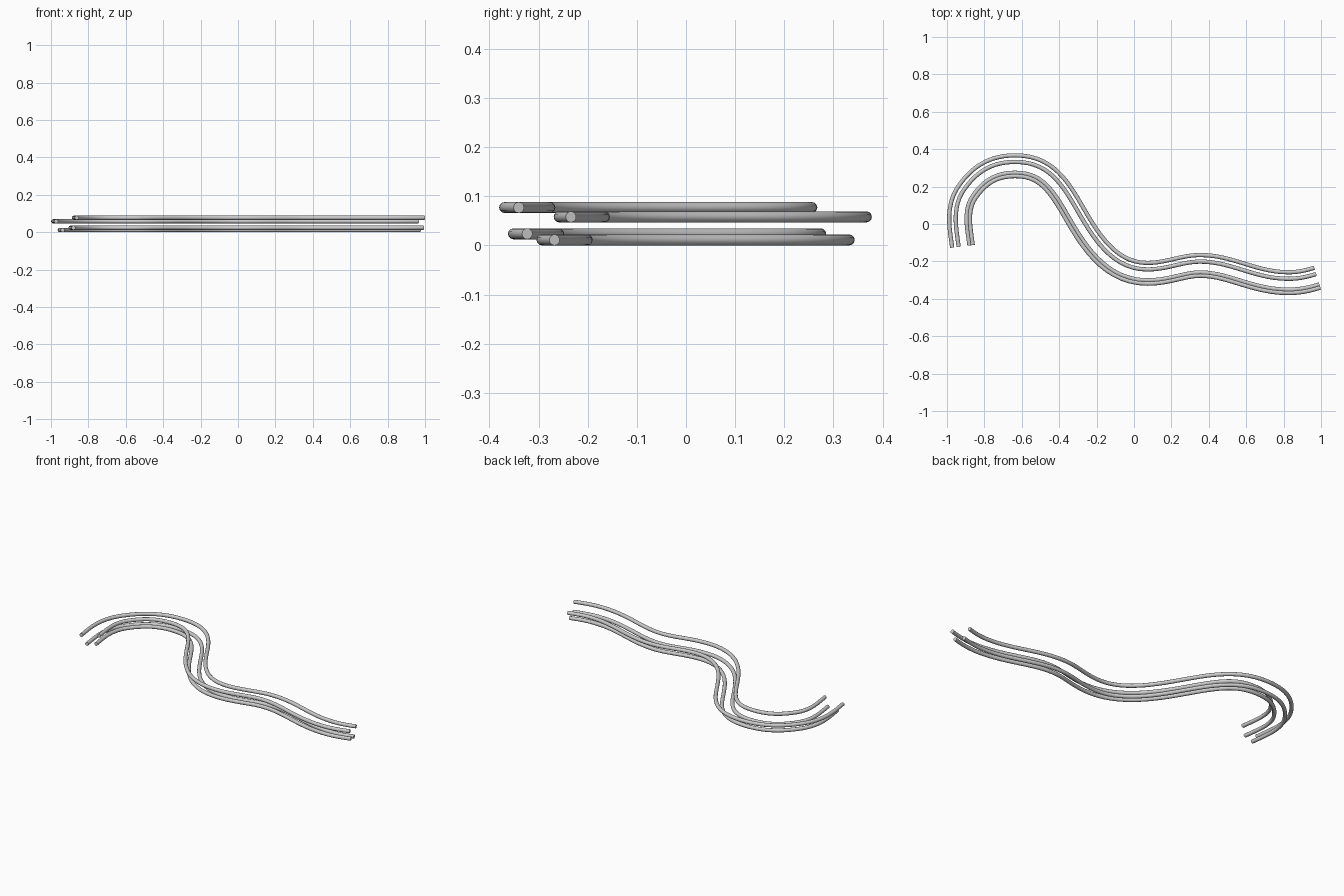
import bpy, math
from mathutils import Vector

if "Cube" in bpy.data.objects:
    bpy.data.objects.remove(bpy.data.objects["Cube"])

R = 0.0112  # cable radius

# outer cable route: x, y, heading in degrees, tangent strength
ROUTE = [(-0.972, -0.127, 97.5, 1.05), (-0.988, 0.03, 90, 1.05), (-0.938, 0.203, 55, 1.0),
         (-0.635, 0.367, 0, 1.3), (-0.270, 0.085, -60, 1.1), (0.07, -0.208, 0, 1.1),
         (0.355, -0.166, 0, 1.08), (0.825, -0.258, 0, 1.08), (0.964, -0.234, 17, 1.05)]
STEPS = 14


def sample_route():
    """Hermite samples: list of (position, side direction)."""
    out = []
    for i, (a, b) in enumerate(zip(ROUTE, ROUTE[1:])):
        p, q = Vector(a[:2]), Vector(b[:2])
        ta, tb = (Vector((math.cos(math.radians(k[2])), math.sin(math.radians(k[2]))))
                  * (q - p).length * k[3] for k in (a, b))
        last = i == len(ROUTE) - 2
        for s in range(STEPS + (1 if last else 0)):
            t = s / STEPS
            pos = ((2*t**3 - 3*t**2 + 1) * p + (t**3 - 2*t**2 + t) * ta
                   + (3*t**2 - 2*t**3) * q + (t**3 - t**2) * tb)
            d = ((6*t*t - 6*t) * p + (3*t*t - 4*t + 1) * ta
                 + (6*t - 6*t*t) * q + (3*t*t - 2*t) * tb).normalized()
            out.append((pos, Vector((d.y, -d.x))))
    return out


def cable(name, offset, z):
    cu = bpy.data.curves.new(name, 'CURVE')
    cu.dimensions = '3D'
    cu.bevel_depth = R
    cu.bevel_resolution = 4
    cu.use_fill_caps = True
    sp = cu.splines.new('POLY')
    pts = sample_route()
    sp.points.add(len(pts) - 1)
    for pt, (pos, side) in zip(sp.points, pts):
        c = pos + side * offset
        pt.co = (c.x, c.y, z, 1)
    ob = bpy.data.objects.new(name, cu)
    bpy.context.collection.objects.link(ob)
    bpy.ops.object.select_all(action='DESELECT')
    ob.select_set(True)
    bpy.context.view_layer.objects.active = ob
    bpy.ops.object.convert(target='MESH')
    bpy.ops.object.shade_smooth_by_angle(angle=math.radians(40))


# four parallel cables: sideways offset from the outer one, height
cable("outer_cable", 0.0, 0.058)
cable("lower_outer_cable", 0.035, R)
cable("lower_inner_cable", 0.093, 0.0235)
cable("inner_cable", 0.111, 0.077)
